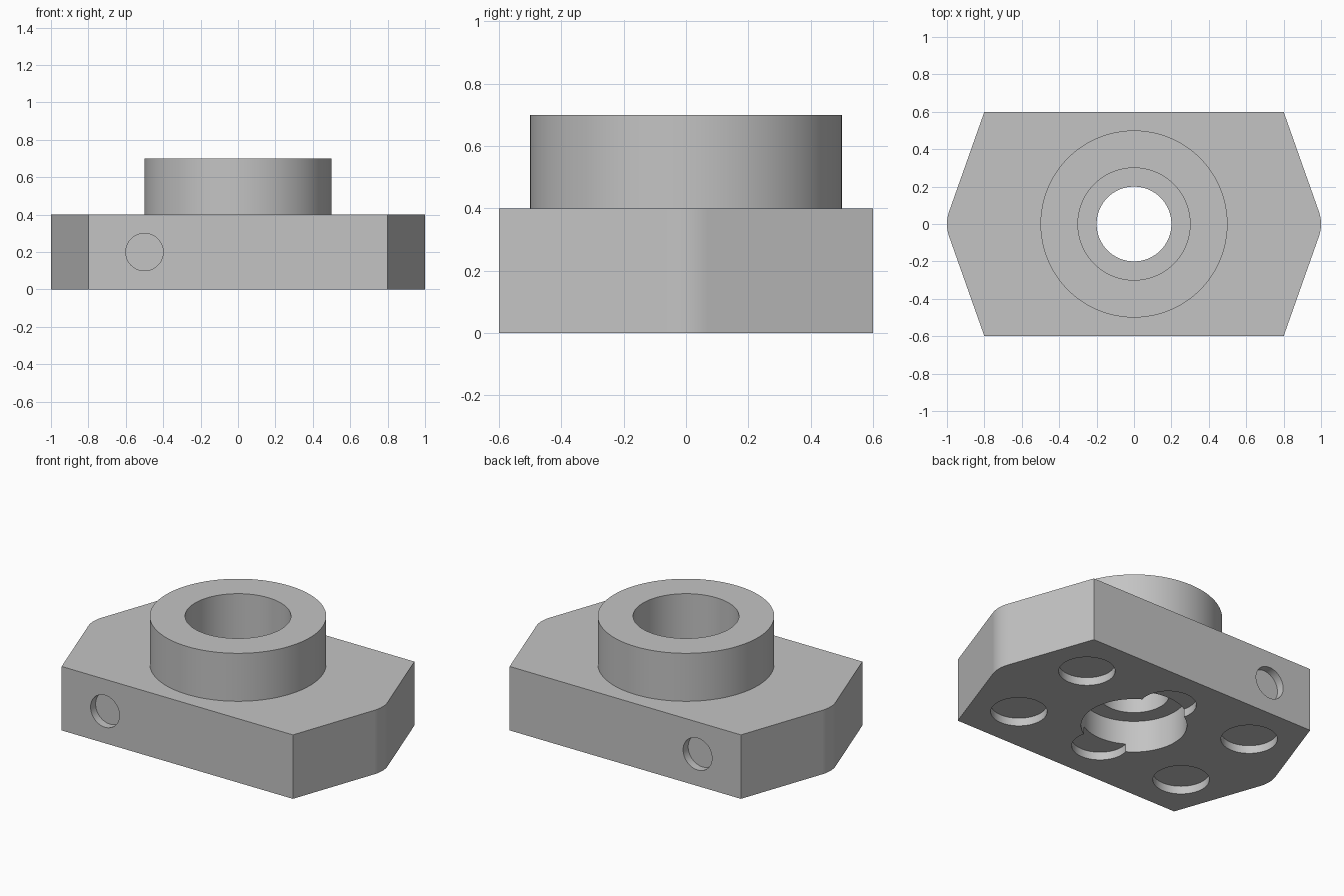
import bpy
import bmesh
from math import radians, sin, cos, asin
from mathutils import Matrix, Vector

cube = bpy.data.objects.get("Cube")
if cube:
    bpy.data.objects.remove(cube, do_unlink=True)

grey = bpy.data.materials.new("plain grey")
grey.use_nodes = True
colour = (0.55, 0.55, 0.55, 1)
grey.diffuse_color = colour
grey.node_tree.nodes["Principled BSDF"].inputs["Base Color"].default_value = colour


def add_object(name, bm):
    mesh = bpy.data.meshes.new(name)
    bmesh.ops.recalc_face_normals(bm, faces=bm.faces)
    bm.to_mesh(mesh)
    bm.free()
    mesh.materials.append(grey)
    obj = bpy.data.objects.new(name, mesh)
    bpy.context.collection.objects.link(obj)
    return obj


def cylinder(name, radius, start, end, segments=64):
    """Solid cylinder between two points."""
    start, end = Vector(start), Vector(end)
    axis = end - start
    turn = axis.to_track_quat("Z", "Y").to_matrix().to_4x4()
    bm = bmesh.new()
    bmesh.ops.create_cone(
        bm, cap_ends=True, segments=segments, radius1=radius, radius2=radius,
        depth=axis.length, matrix=Matrix.Translation((start + end) / 2) @ turn)
    return add_object(name, bm)


def combine(target, other, operation):
    """Apply a boolean and remove the helper solid."""
    mod = target.modifiers.new(operation, "BOOLEAN")
    mod.operation = operation
    mod.solver = "EXACT"
    mod.object = other
    bpy.context.view_layer.objects.active = target
    bpy.ops.object.modifier_apply(modifier=mod.name)
    bpy.data.objects.remove(other, do_unlink=True)


# Plate outline: straight long sides, slanted ends tangent to small round tips
tip_radius, corner_x, half_depth, plate_top = 0.2, 0.8, 0.6, 0.4
tangent = asin(tip_radius / half_depth)
steps = 12
end = [(corner_x, -half_depth)]
for i in range(steps + 1):
    a = tangent * (2 * i / steps - 1)
    end.append((corner_x + tip_radius * cos(a), tip_radius * sin(a)))
end.append((corner_x, half_depth))
outline = end + [(-x, -y) for x, y in end]

bm = bmesh.new()
base = bm.faces.new([bm.verts.new((x, y, 0)) for x, y in outline])
top = bmesh.ops.extrude_face_region(bm, geom=[base])["geom"]
bmesh.ops.translate(bm, vec=(0, 0, plate_top),
                    verts=[v for v in top if isinstance(v, bmesh.types.BMVert)])
body = add_object("plate_with_boss", bm)

# Raised round boss
combine(body, cylinder("boss", 0.5, (0, 0, 0.3), (0, 0, 0.7), 96), "UNION")

# Stepped central bore
for radius, low, high in ((0.2, -0.1, 0.8), (0.3, -0.1, 0.2), (0.3, 0.4, 0.8)):
    combine(body, cylinder("bore", radius, (0, 0, low), (0, 0, high), 96), "DIFFERENCE")

# Shallow round recesses underneath
recess = 0.05
for x in (-0.6, 0, 0.6):
    for y in (-0.3, 0.3):
        combine(body, cylinder("foot_recess", 0.16, (x, y, -0.1), (x, y, recess)),
                "DIFFERENCE")

# Shallow round recesses on the front and back
for side in (-1, 1):
    inner = side * (half_depth - recess)
    combine(body, cylinder("side_recess", 0.1, (-0.5, inner, 0.2), (-0.5, side * 0.7, 0.2)),
            "DIFFERENCE")

# Smooth curved walls, crisp edges
bpy.ops.object.select_all(action="DESELECT")
body.select_set(True)
bpy.context.view_layer.objects.active = body
bpy.ops.object.shade_smooth_by_angle(angle=radians(30))
weighted = body.modifiers.new("flat_faces", "WEIGHTED_NORMAL")
weighted.keep_sharp = True
